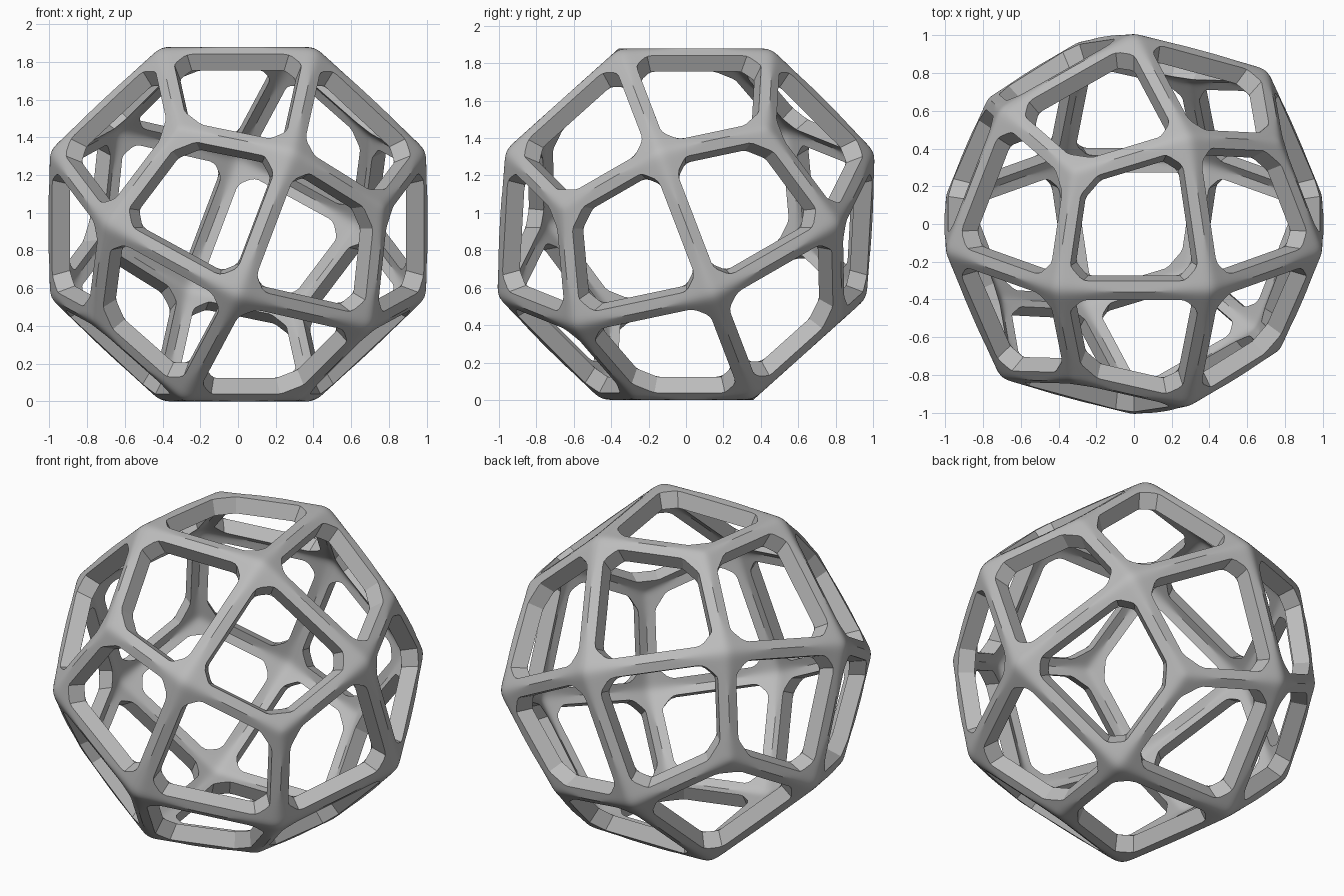
import bpy, bmesh, math
from mathutils import Vector, Matrix

cube = bpy.data.objects.get("Cube")
if cube:
    bpy.data.objects.remove(cube, do_unlink=True)

RADIUS = 1.089        # distance of the four-way corners from the centre
HALF_WIDTH = 0.057    # half the width of a strut
CUT = 0.08            # size of the cut window corners
INNER = 0.905         # scale of the inner shell

# Orientation: one kite face lies level on top, with a long edge along x
top = Vector((1, 1, 1 + math.sqrt(2))).normalized()
axis = (Vector((0, 0, 1)) - top * top.z).normalized()
turn = Matrix.Rotation(math.radians(-40.79), 3, 'Z') @ Matrix((axis, top.cross(axis), top))
mid_height = RADIUS * top.z


def kites():
    """Yield the corners of the 24 kite faces around a cube's axes."""
    b = math.sqrt(0.5)
    c = top.z / sum(top)
    for k in range(3):
        for sk in (-1, 1):
            for si in (-1, 1):
                for sj in (-1, 1):
                    e = [Vector(), Vector(), Vector()]
                    for n, s in enumerate((sk, si, sj)):
                        e[n][(k + n) % 3] = s
                    corners = (e[0], b * (e[0] + e[1]), c * (e[0] + e[1] + e[2]), b * (e[0] + e[2]))
                    yield [turn @ p * RADIUS for p in corners]


bm = bmesh.new()
cache = {}
hubs = set()


def vert(p):
    key = tuple(round(x, 3) + 0.0 for x in p)
    if key not in cache:
        cache[key] = bm.verts.new(p)
    return cache[key]


# Cage: outer and inner shells with a cut-cornered window in each kite
for kite in kites():
    rings = []
    for shell in (1, INNER):
        ring = []
        for i, q in enumerate(kite):
            to_next = (kite[(i + 1) % 4] - q).normalized()
            to_prev = (kite[i - 1] - q).normalized()
            angle = to_next.angle(to_prev)
            inset = q + (to_next + to_prev) * HALF_WIDTH / math.sin(angle)
            reach = HALF_WIDTH / math.tan(angle / 2) + CUT
            points = (q, q + to_next * reach, inset + to_next * CUT,
                      inset + to_prev * CUT, q + to_prev * reach)
            ring.append([vert(p * shell) for p in points])
            hubs.add(ring[-1][0])
        for i in range(4):
            here, after = ring[i], ring[(i + 1) % 4]
            bm.faces.new(here)                                       # hub corner
            bm.faces.new((here[1], after[4], after[3], here[2]))     # strut flank
        rings.append([v for corner in ring for v in (corner[3], corner[2])])
    outer, inner = rings
    for i in range(8):                                               # window walls
        j = (i + 1) % 8
        bm.faces.new((outer[i], outer[j], inner[j], inner[i]))

bmesh.ops.recalc_face_normals(bm, faces=bm.faces[:])

# Struts stay crisp while the hubs become rounded
crease = bm.edges.layers.float.new("crease_edge")
for edge in bm.edges:
    if any(v in hubs for v in edge.verts):
        edge[crease] = 0.316
    elif edge.calc_face_angle(0) > 0.5:
        edge[crease] = 1.0

bmesh.ops.translate(bm, verts=bm.verts[:], vec=(0, 0, mid_height))
mesh = bpy.data.meshes.new("kite_lattice_ball")
bm.to_mesh(mesh)
bm.free()

# Material
grey = bpy.data.materials.new("mid_grey")
grey.use_nodes = True
colour = (0.5, 0.5, 0.5, 1)
grey.diffuse_color = colour
grey.node_tree.nodes["Principled BSDF"].inputs["Base Color"].default_value = colour
mesh.materials.append(grey)

ball = bpy.data.objects.new("kite_lattice_ball", mesh)
bpy.context.collection.objects.link(ball)
bpy.ops.object.select_all(action='DESELECT')
ball.select_set(True)
bpy.context.view_layer.objects.active = ball
rounding = ball.modifiers.new("hub_rounding", 'SUBSURF')
rounding.levels = rounding.render_levels = 3
bpy.ops.object.modifier_apply(modifier=rounding.name)
bpy.ops.object.shade_smooth_by_angle(angle=math.radians(30))
